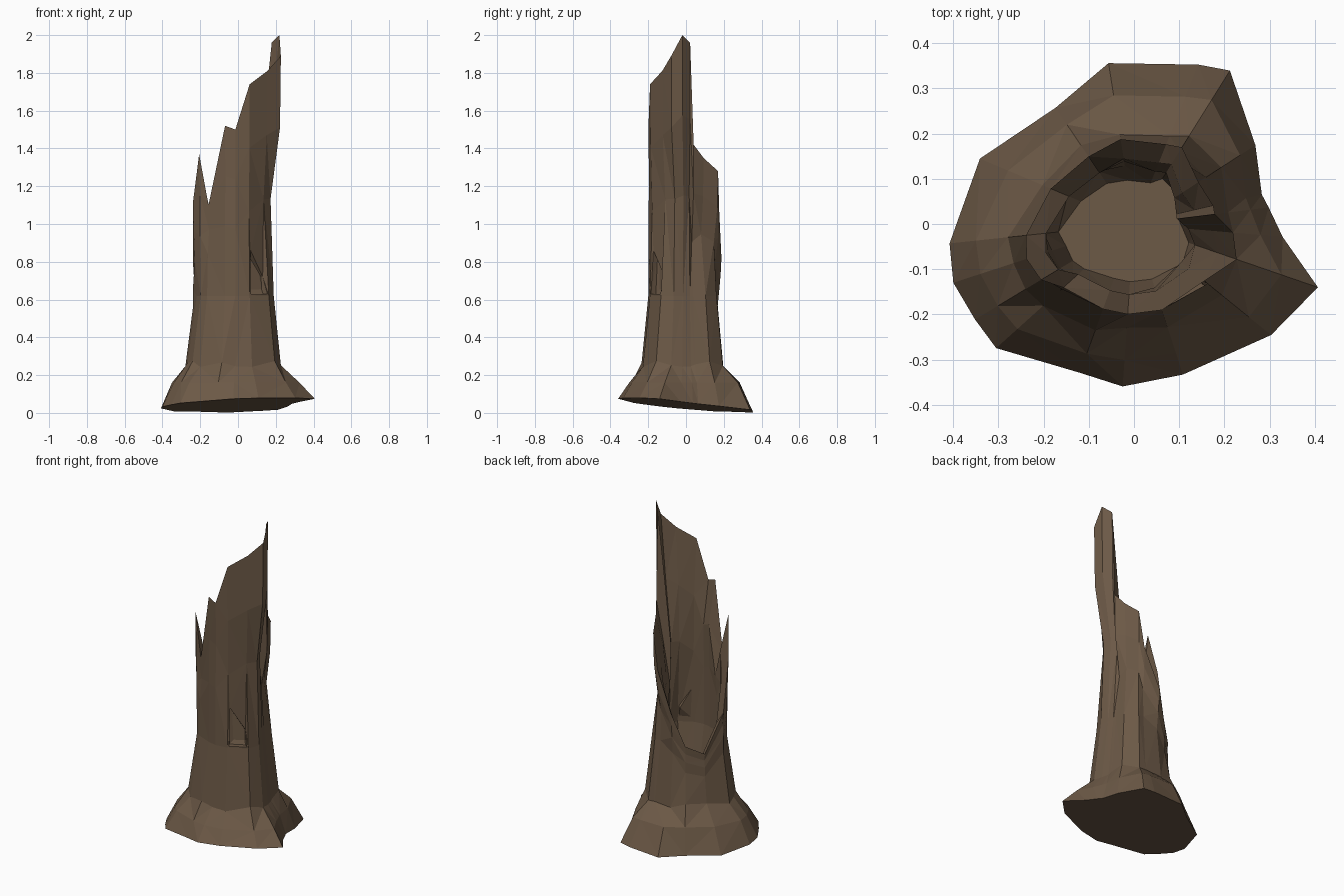
import bpy
import bmesh
import random
from math import cos, sin, radians

random.seed(4)
default_cube = bpy.data.objects.get("Cube")
if default_cube:
    bpy.data.objects.remove(default_cube, do_unlink=True)

# Weathered bark colour
bark = bpy.data.materials.new("weathered_bark_brown")
bark.use_nodes = True
bark_colour = (0.15, 0.1, 0.062, 1)
bark.diffuse_color = bark_colour
bark.node_tree.nodes["Principled BSDF"].inputs["Base Color"].default_value = bark_colour

# Columns run round the trunk: direction, radii at each level, broken rim height
angles = [-5, 7, 13, 33, 58, 68, 99, 124, 157, 186, 198, 211, 222, 250, 266, 288, 321, 341]
foot_radius = [.33, .3, .29, .32, .4, .38, .36, .31, .37, .41, .42, .41, .41, .35, .36, .35, .39, .43]
ankle_radius = [.22, .21, .21, .23, .23, .21, .2, .21, .22, .28, .28, .28, .27, .25, .23, .24, .25, .24]
waist_radius = [.18, .17, .17, .19, .19, .17, .17, .18, .2, .24, .23, .23, .22, .2, .2, .2, .21, .2]
rim_radius = [.22, .18, .18, .17, .2, .19, .19, .18, .2, .24, .25, .24, .21, .2, .2, .2, .2, .24]
rim_height = [2, 1.96, 1.42, 1.35, 1.28, 1.06, .82, .62, .57, .8, 1.12, 1.37, 1.1, 1.52, 1.5, 1.74, 1.81, 1.89]

WALL = 0.04
ANKLE_Z = 0.26
FLOOR_Z = 0.4


def mix(a, b, t):
    return a + (b - a) * t


def column_profile(angle, foot, ankle, waist, rim, top):
    """Radius and height pairs: up the outside, over the rim, down the hollow."""
    across, along = foot * cos(angle), foot * sin(angle)
    foot_z = 0.04 + 0.05 * across - 0.1 * along
    waist_z = min(0.62, mix(ANKLE_Z, top, 0.55))
    shoulder_z = mix(waist_z, top, 0.4) + random.uniform(-0.04, 0.04) * (top > 1)
    shoulder = (waist + rim) / 2 - 0.04 * max(0, cos(angle))
    crown_z = mix(shoulder_z, top, 0.5)
    crown = rim * 0.98
    ankle_z = ANKLE_Z + random.uniform(-0.02, 0.02)
    return [
        (foot, foot_z),
        (mix(ankle, foot, 0.55), 0.16),
        (ankle, ankle_z),
        (waist, waist_z),
        (shoulder, shoulder_z),
        (crown, crown_z),
        (rim, top),
        (crown - WALL, crown_z),
        (shoulder - WALL, shoulder_z),
        (waist - WALL, waist_z),
        (waist - WALL * 1.8, FLOOR_Z),
    ]


# Hollow trunk with flared roots and a splintered rim
bm = bmesh.new()
columns = []
for degrees, *measures in zip(angles, foot_radius, ankle_radius, waist_radius,
                              rim_radius, rim_height):
    angle = radians(degrees)
    columns.append([bm.verts.new((r * cos(angle), r * sin(angle), z))
                    for r, z in column_profile(angle, *measures)])

panels = {}
count = len(columns)
for i, column in enumerate(columns):
    following = columns[(i + 1) % count]
    for level in range(len(column) - 1):
        panels[i, level] = bm.faces.new((column[level], following[level],
                                         following[level + 1], column[level + 1]))

# Underside and hollow floor
bm.faces.new([column[0] for column in reversed(columns)])
bm.faces.new([column[-1] for column in columns])
bm.normal_update()

# Torn bark notch low on the front: outline it, then sink it
notch = panels[15, 3]
bmesh.ops.inset_individual(bm, faces=[notch], thickness=0.012)
upper = sorted(notch.verts, key=lambda v: v.co.z)[2:]
for vert in upper:
    vert.co.z = 0.86 if vert.co.x < 0.1 else 0.72
bm.normal_update()
bmesh.ops.inset_individual(bm, faces=[notch], thickness=0.006, depth=-0.03)

# Faceted surface
bmesh.ops.triangulate(bm, faces=bm.faces[:])
bmesh.ops.recalc_face_normals(bm, faces=bm.faces[:])
mesh = bpy.data.meshes.new("broken_trunk")
bm.to_mesh(mesh)
bm.free()
mesh.materials.append(bark)
trunk = bpy.data.objects.new("broken_trunk", mesh)
bpy.context.collection.objects.link(trunk)
